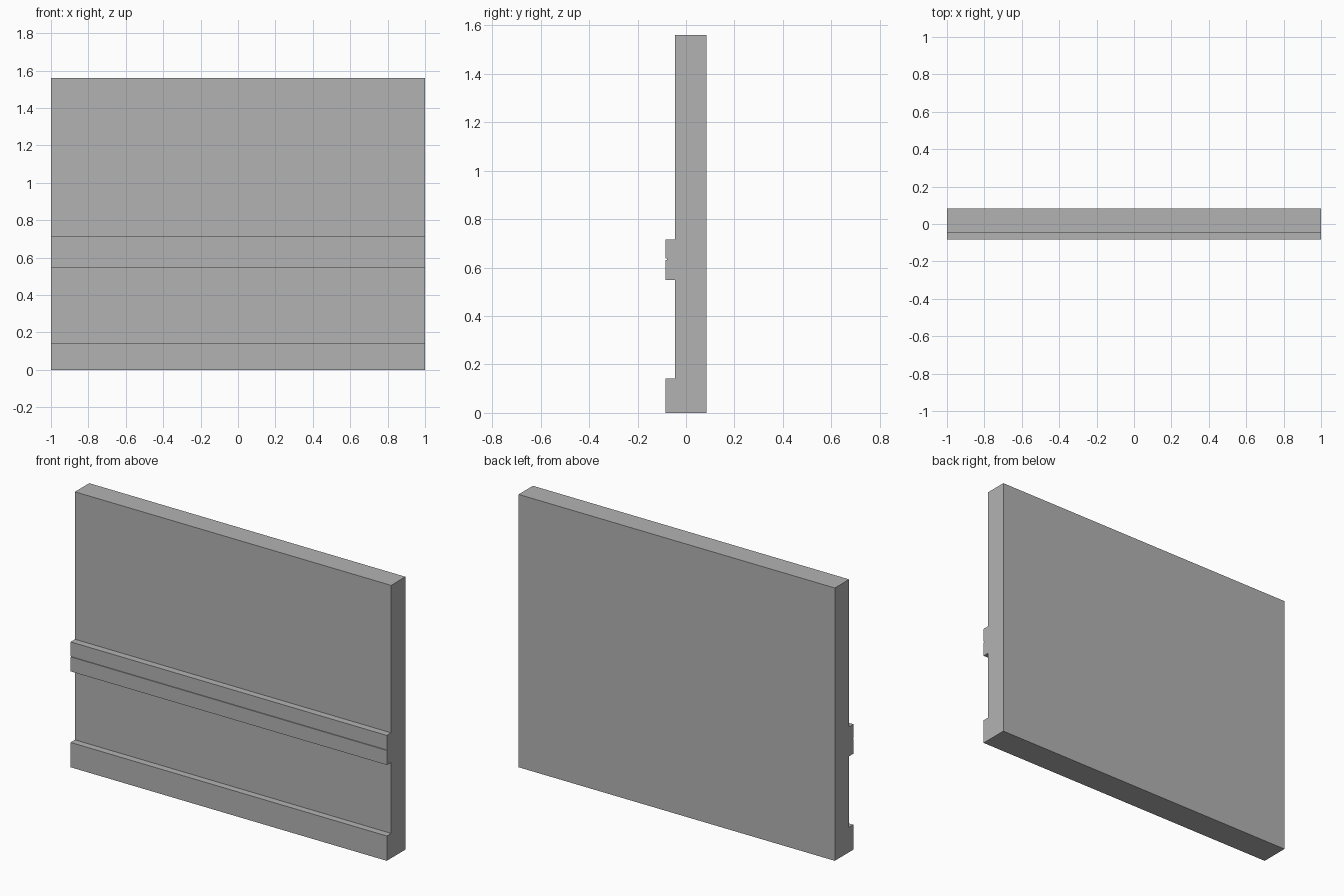
import bpy
import bmesh

cube = bpy.data.objects.get("Cube")
if cube:
    bpy.data.objects.remove(cube, do_unlink=True)

HALF_WIDTH, HEIGHT = 1.0, 1.56
BACK, FACE, TRIM, GROOVE = 0.084, -0.045, -0.084, -0.079

grey = bpy.data.materials.new("plain_grey")
grey.use_nodes = True
grey.diffuse_color = (0.45, 0.45, 0.45, 1)
grey.node_tree.nodes["Principled BSDF"].inputs["Base Color"].default_value = (0.45, 0.45, 0.45, 1)

# Front steps from the floor up: (top height, front depth)
bands = [
    (0.142, TRIM),     # skirting board
    (0.548, FACE),     # lower wall
    (0.631, TRIM),     # lower half of the rail
    (0.637, GROOVE),   # thin groove in the rail
    (0.717, TRIM),     # upper half of the rail
    (HEIGHT, FACE),    # upper wall
]

# Cross-section of the wall with its mouldings
profile = [(BACK, 0)]
bottom = 0
for top, depth in bands:
    profile += [(depth, bottom), (depth, top)]
    bottom = top
profile.append((BACK, HEIGHT))

# Extrude the section along the width
bm = bmesh.new()
section = bm.faces.new([bm.verts.new((-HALF_WIDTH, y, z)) for y, z in profile])
extruded = bmesh.ops.extrude_face_region(bm, geom=[section], use_keep_orig=True)
moved = [v for v in extruded["geom"] if isinstance(v, bmesh.types.BMVert)]
bmesh.ops.translate(bm, vec=(2 * HALF_WIDTH, 0, 0), verts=moved)
bmesh.ops.recalc_face_normals(bm, faces=bm.faces[:])

mesh = bpy.data.meshes.new("wall_panel")
bm.to_mesh(mesh)
bm.free()
mesh.materials.append(grey)
wall = bpy.data.objects.new("wall_panel", mesh)
bpy.context.collection.objects.link(wall)
